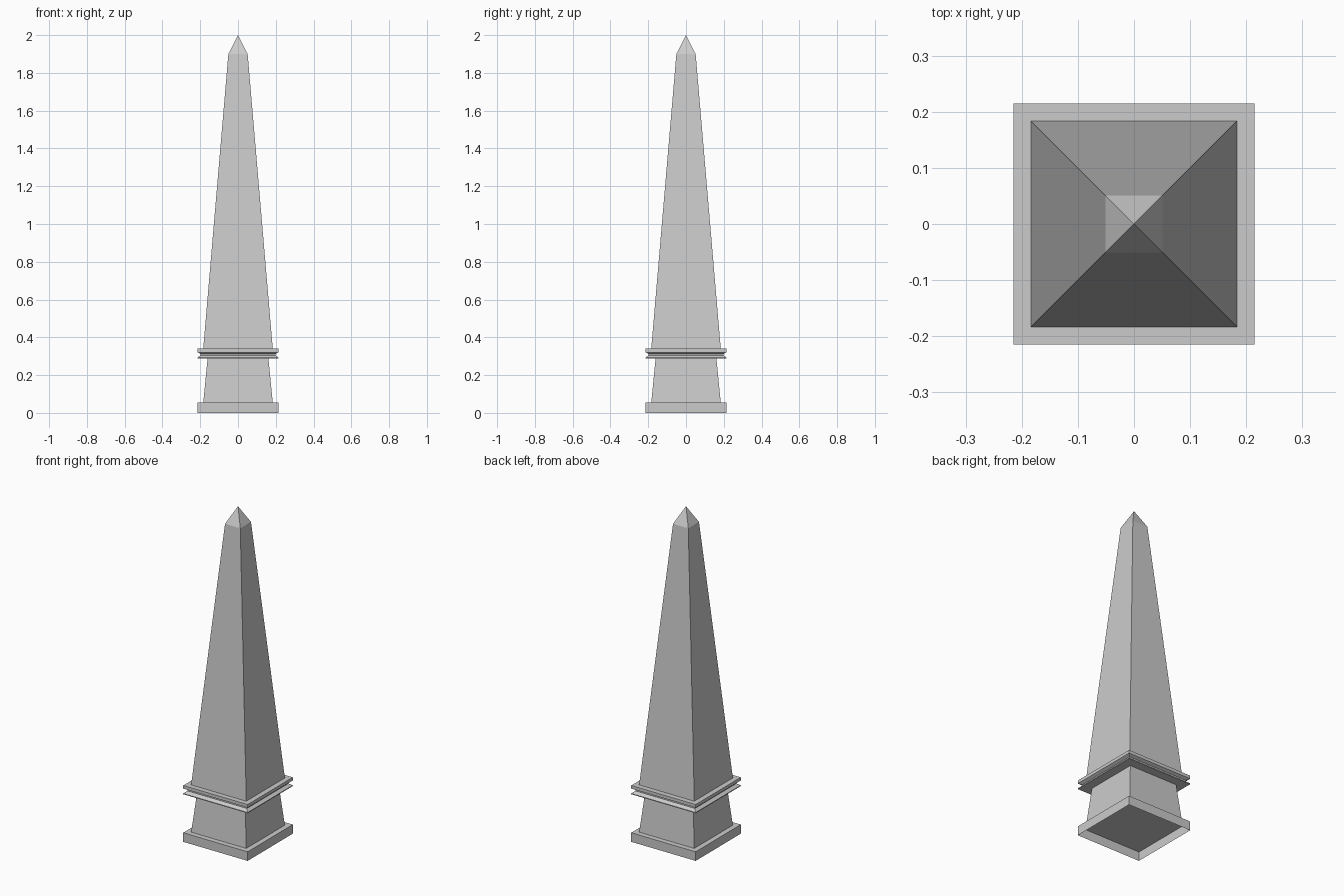
import bpy, bmesh

if "Cube" in bpy.data.objects:
    bpy.data.objects.remove(bpy.data.objects["Cube"])


def square_loft(name, profile, bottom=True, top=True):
    """Stack square rings given as (half width, z); a zero width makes a point."""
    bm = bmesh.new()
    rings = []
    for h, z in profile:
        if h == 0:
            rings.append([bm.verts.new((0, 0, z))])
        else:
            rings.append([bm.verts.new((sx * h, sy * h, z))
                          for sx, sy in ((-1, -1), (1, -1), (1, 1), (-1, 1))])
    for a, b in zip(rings, rings[1:]):
        for i in range(4):
            j = (i + 1) % 4
            if len(b) == 1:
                bm.faces.new((a[i], a[j], b[0]))
            else:
                bm.faces.new((a[i], a[j], b[j], b[i]))
    if bottom:
        bm.faces.new(rings[0][::-1])
    if top and len(rings[-1]) == 4:
        bm.faces.new(rings[-1])
    mesh = bpy.data.meshes.new(name)
    bm.to_mesh(mesh)
    bm.free()
    obj = bpy.data.objects.new(name, mesh)
    bpy.context.collection.objects.link(obj)
    return obj


# Plinth: a shallow shell, open underneath
square_loft("plinth", [(0.215, 0), (0.215, 0.055)], bottom=False)

# Tapered pedestal block
square_loft("pedestal", [(0.184, 0.055), (0.161, 0.287)], bottom=False, top=False)

# Grooved moulding band
square_loft("moulding", [(0.215, 0.287), (0.215, 0.292), (0.198, 0.305),
                         (0.198, 0.312), (0.215, 0.321), (0.215, 0.34)])

# Tapered shaft with pointed cap
square_loft("shaft", [(0.184, 0.34), (0.051, 1.9), (0, 2.0)], bottom=False)
